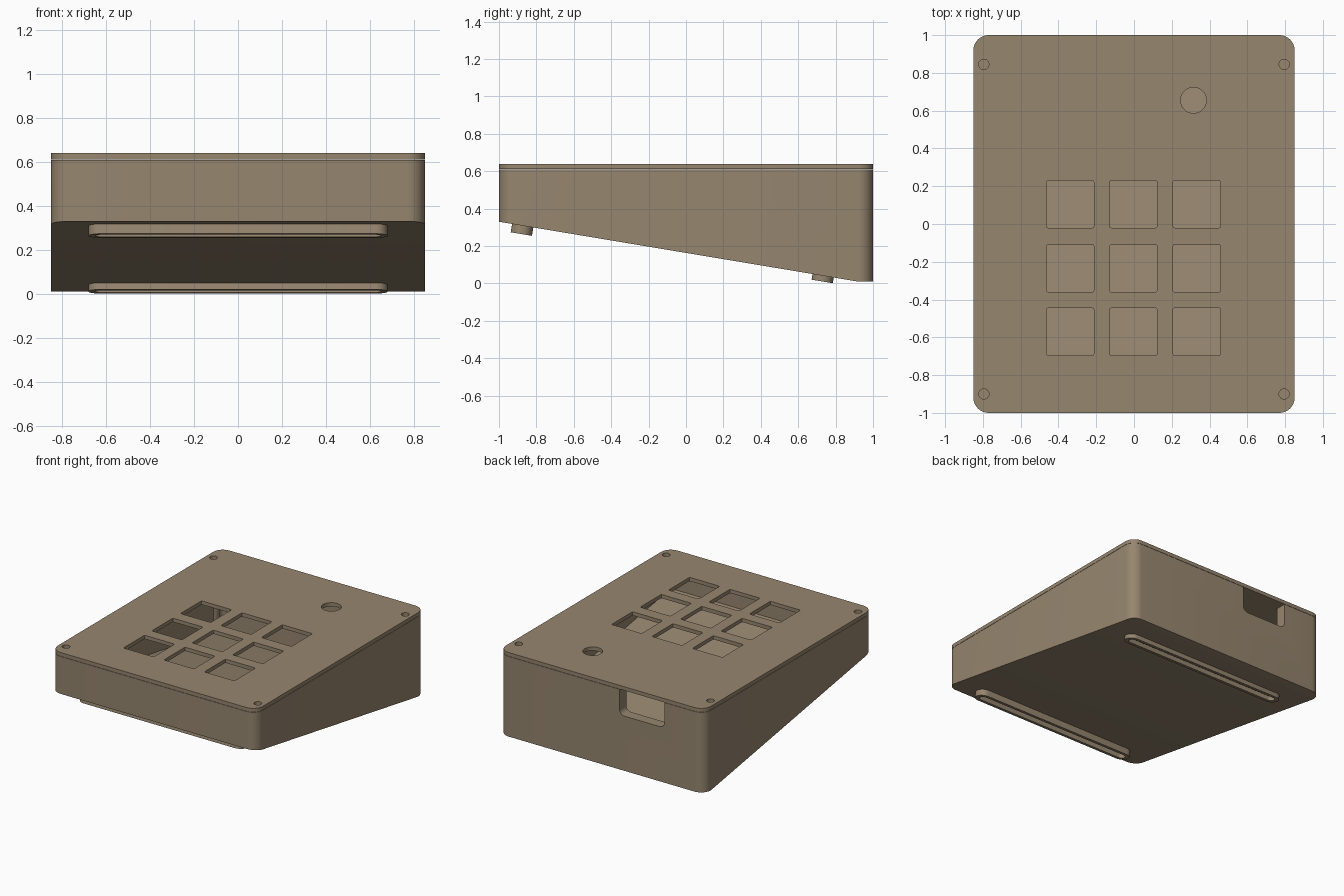
import bpy, bmesh, math
from mathutils import Matrix

if "Cube" in bpy.data.objects:
    bpy.data.objects.remove(bpy.data.objects["Cube"])

tan = bpy.data.materials.new("tan_plastic")
tan.diffuse_color = (0.305, 0.238, 0.158, 1)
tan.use_nodes = True
tan.node_tree.nodes["Principled BSDF"].inputs["Base Color"].default_value = tan.diffuse_color

SLOPE = 0.167
RIM = 0.61          # top of the case wall
WALL = 0.08


def under(y):
    """Height of the sloped underside."""
    return 0.33 - SLOPE * (y + 1)


def rounded(cx, cy, w, d, r, n=8):
    """Rounded rectangle outline, counter-clockwise."""
    if r == 0:
        return [(cx + sx * w / 2, cy + sy * d / 2) for sx, sy in ((1, 1), (-1, 1), (-1, -1), (1, -1))]
    pts = []
    for k, (sx, sy) in enumerate(((1, 1), (-1, 1), (-1, -1), (1, -1))):
        for i in range(n + 1):
            a = math.pi / 2 * (k + i / n)
            pts.append((cx + sx * (w / 2 - r) + r * math.cos(a),
                        cy + sy * (d / 2 - r) + r * math.sin(a)))
    return pts


def circle(cx, cy, r, n=32):
    return [(cx + r * math.cos(2 * math.pi * i / n), cy + r * math.sin(2 * math.pi * i / n)) for i in range(n)]


def finish(name, bm):
    bmesh.ops.recalc_face_normals(bm, faces=bm.faces)
    me = bpy.data.meshes.new(name)
    bm.to_mesh(me)
    bm.free()
    me.materials.append(tan)
    ob = bpy.data.objects.new(name, me)
    bpy.context.collection.objects.link(ob)
    return ob


def prism(name, loops, z0, z1, matrix=Matrix()):
    """Extrude an outline; any further loops become holes."""
    bm = bmesh.new()
    edges = []
    for loop in loops:
        vs = [bm.verts.new((x, y, z0)) for x, y in loop]
        edges += [bm.edges.new((vs[i - 1], vs[i])) for i in range(len(vs))]
    if len(loops) == 1:
        bm.faces.new(vs)
    else:
        bmesh.ops.triangle_fill(bm, use_beauty=True, use_dissolve=False, edges=edges, normal=(0, 0, 1))
    ext = bmesh.ops.extrude_face_region(bm, geom=bm.faces[:], use_keep_orig=True)
    top = [g for g in ext["geom"] if isinstance(g, bmesh.types.BMVert)]
    bmesh.ops.translate(bm, verts=top, vec=(0, 0, z1 - z0))
    bmesh.ops.transform(bm, matrix=matrix, verts=bm.verts)
    return finish(name, bm)


def smooth(ob):
    bpy.ops.object.select_all(action='DESELECT')
    ob.select_set(True)
    bpy.context.view_layer.objects.active = ob
    bpy.ops.object.shade_smooth_by_angle(angle=math.radians(35))


def boolean(ob, tool, op):
    m = ob.modifiers.new(op.lower(), 'BOOLEAN')
    m.operation, m.solver, m.object = op, 'EXACT', tool
    bpy.context.view_layer.objects.active = ob
    bpy.ops.object.modifier_apply(modifier=m.name)
    bpy.data.objects.remove(tool)


# Wedge case: open hollow shell with a sloped underside
outer = rounded(0, 0, 1.7, 2, 0.08)
inner = rounded(0, 0, 1.7 - 2 * WALL, 2 - 2 * WALL, 0.03)
bm = bmesh.new()
rings = [
    [bm.verts.new((x, y, max(0.01, under(y)))) for x, y in outer],
    [bm.verts.new((x, y, RIM)) for x, y in outer],
    [bm.verts.new((x, y, RIM)) for x, y in inner],
    [bm.verts.new((x, y, under(y) + 0.07)) for x, y in inner],
]
n = len(outer)
for a, b in zip(rings, rings[1:]):
    for i in range(n):
        bm.faces.new((a[i - 1], a[i], b[i], b[i - 1]))
bm.faces.new(rings[3])
bm.faces.new(rings[0][:18])                            # flat heel strip
bm.faces.new(rings[0][17:] + rings[0][:1])             # sloped underside
case = finish("case", bm)

# Screw posts, drilled from above, and the cable opening in the back wall
screws = [(sx * 0.795, y) for sx in (-1, 1) for y in (0.845, -0.9)]
for x, y in screws:
    boolean(case, prism("post", [circle(x, y, 0.045)], under(y) + 0.03, RIM - 0.002), 'UNION')
for x, y in screws:
    boolean(case, prism("drill", [circle(x, y, 0.027)], RIM - 0.18, RIM + 0.1), 'DIFFERENCE')
stand = Matrix.Translation((0, 1, 0)) @ Matrix.Rotation(math.pi / 2, 4, 'X')
boolean(case, prism("cable_cutter", [rounded(-0.335, 0.57, 0.37, 0.3, 0.04)], -0.1, 0.15, stand), 'DIFFERENCE')
smooth(case)

# Top plate with key holes, knob hole and screw holes
holes = [rounded(x, y, 0.25, 0.25, 0.008, 2) for x in (-0.338, -0.003, 0.332) for y in (0.105, -0.235, -0.57)]
holes.append(circle(0.315, 0.655, 0.068, 40))
holes += [circle(x, y, 0.027) for x, y in screws]
smooth(prism("top_plate", [outer] + holes, RIM + 0.002, 0.64))

# Long foot rails, each a rim around a shallow slot
for name, y, depth in (("front_foot_rail", -0.873, 0.045), ("back_foot_rail", 0.733, 0.03)):
    tilt = Matrix.Translation((0, y, under(y))) @ Matrix.Rotation(-math.atan(SLOPE), 4, 'X')
    rim = [rounded(0, 0, 1.36, 0.115, 0.055), rounded(0, 0, 1.30, 0.06, 0.028)]
    smooth(prism(name, rim, -depth, 0.004, tilt))
